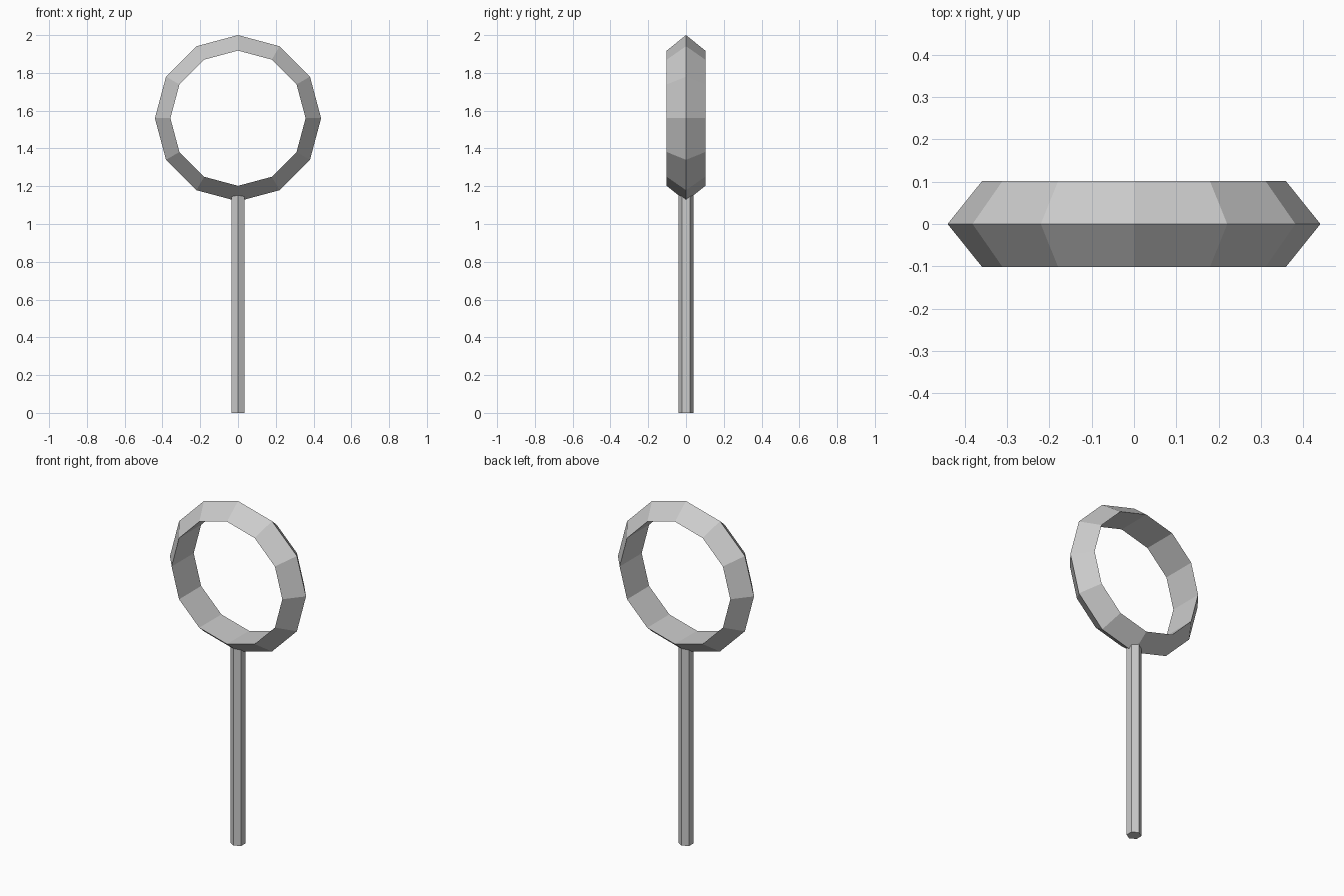
import bpy, bmesh
from math import sin, cos, pi

if "Cube" in bpy.data.objects:
    bpy.data.objects.remove(bpy.data.objects["Cube"])

SIDES = 12
CENTRE_Z = 1.56
# triangular ring section: (radius, y)
SECTION = [(0.44, 0.0), (0.358, 0.102), (0.358, -0.102)]

# ring: triangular section swept around the y axis
bm = bmesh.new()
loops = []
for i in range(SIDES):
    a = 2 * pi * i / SIDES
    loops.append([bm.verts.new((r * cos(a), y, CENTRE_Z + r * sin(a))) for r, y in SECTION])
for i in range(SIDES):
    p, q = loops[i], loops[(i + 1) % SIDES]
    for j in range(3):
        k = (j + 1) % 3
        bm.faces.new((p[j], q[j], q[k], p[k]))
bmesh.ops.recalc_face_normals(bm, faces=bm.faces)
mesh = bpy.data.meshes.new("ring")
bm.to_mesh(mesh)
bm.free()
bpy.context.collection.objects.link(bpy.data.objects.new("ring", mesh))

# handle: hexagonal rod with corners facing front and back
HANDLE_H = 1.165
bpy.ops.mesh.primitive_cylinder_add(vertices=6, radius=0.04, depth=HANDLE_H,
                                    location=(0, 0, HANDLE_H / 2))
bpy.context.object.name = "handle"
